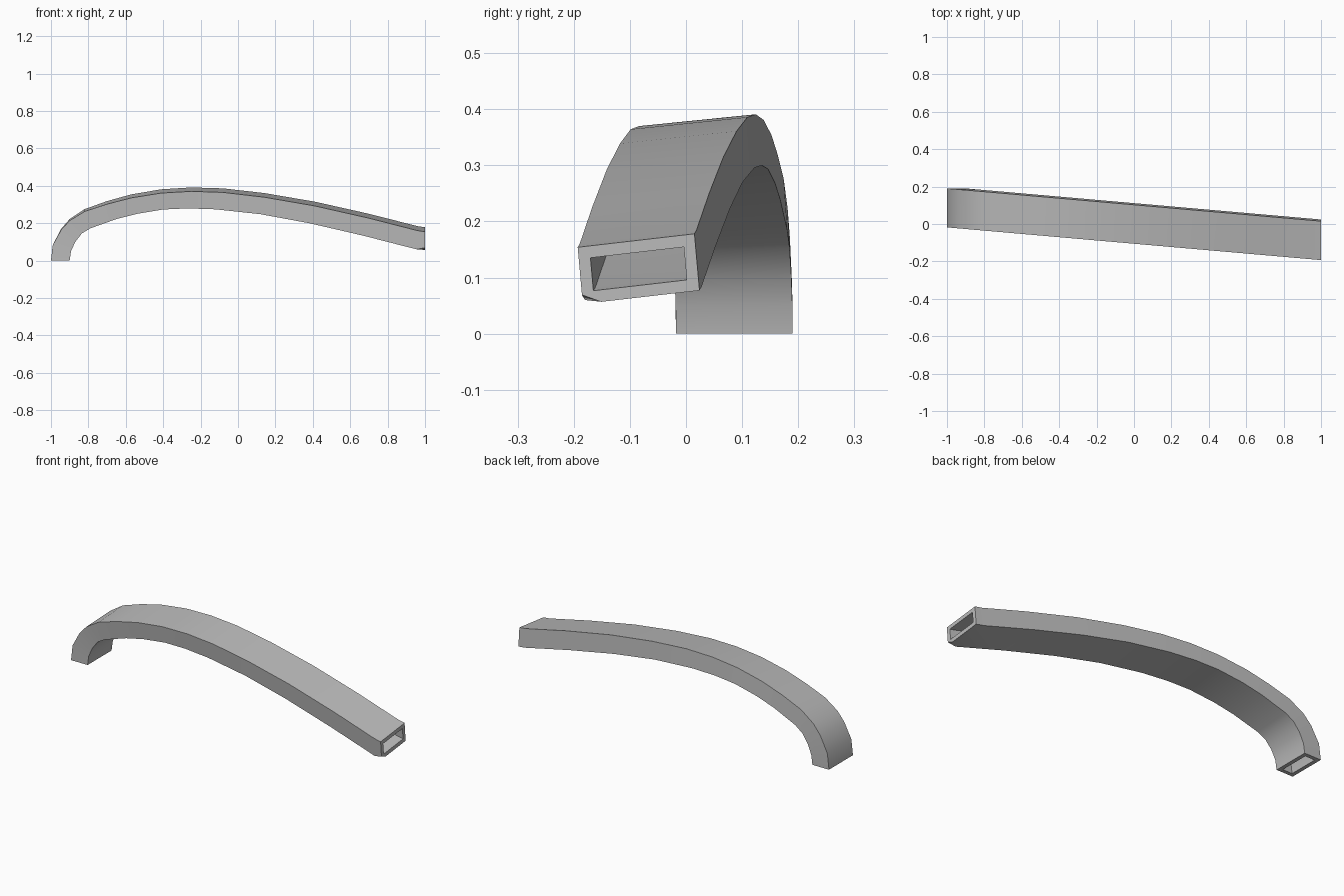
import bpy, bmesh, math
from mathutils import Vector

cube = bpy.data.objects.get("Cube")
if cube:
    bpy.data.objects.remove(cube, do_unlink=True)

# Stations along the arch: outer x, z and inner x, z
STATIONS = [
    (-1.0, 0, -0.9, 0), (-0.99, 0.085, -0.893, 0.05), (-0.945, 0.17, -0.87, 0.1),
    (-0.9, 0.222, -0.835, 0.145), (-0.82, 0.275, -0.79, 0.172),
    (-0.7, 0.318, -0.65, 0.222), (-0.57, 0.354, -0.54, 0.25),
    (-0.41, 0.381, -0.4, 0.273), (-0.25, 0.391, -0.27, 0.279),
    (-0.08, 0.386, -0.12, 0.274), (0.14, 0.361, 0.12, 0.248),
    (0.41, 0.315, 0.38, 0.2), (0.7, 0.25, 0.67, 0.133),
    (0.96, 0.184, 0.955, 0.06), (1.0, 0.178, 1.0, 0.053)]
WIDTH = 0.208


def back_y(x):
    return 0.1025 - 0.0875 * x


def corners(station):
    """Back top, front top, front bottom and back bottom of the section."""
    xt, zt, xb, zb = station
    roll = 0.02 * (1 - math.exp(-5 * (xt + 1))) + 0.002 * (xt + 1)
    yt, yb = back_y(xt), back_y(xb) + 0.009
    return [Vector((xt, yt, zt)), Vector((xt, yt - WIDTH, zt - roll)),
            Vector((xb, yb - WIDTH, zb)), Vector((xb, yb, zb + roll))]


def inset(c, u, v):
    """Smaller section inside the corners, for the bore."""
    def at(s, t):
        return c[0].lerp(c[1], s).lerp(c[3].lerp(c[2], s), t)
    return [at(u, v), at(1 - u, v), at(1 - u, 1 - v), at(u, 1 - v)]


def bridge(bm, a, b):
    n = len(a)
    for i in range(n):
        j = (i + 1) % n
        bm.faces.new((a[i], a[j], b[j], b[i]))


bm = bmesh.new()
outer, inner = [], []
for i, station in enumerate(STATIONS):
    c = corners(station)
    # The front lower corner is clipped only at the far end
    clip = 0.16 if i == len(STATIONS) - 1 else 0
    ring = [c[0], c[1], c[2].lerp(c[1], clip), c[2].lerp(c[3], clip), c[3]]
    hole = inset(c, 0.1, 0.21)
    hole.insert(2, hole[2])
    outer.append([bm.verts.new(p) for p in ring])
    inner.append([bm.verts.new(p) for p in hole])

# Outer skin, bore and the two open rims
for rings in (outer, inner):
    for a, b in zip(rings, rings[1:]):
        bridge(bm, a, b)
for end in (0, -1):
    bridge(bm, outer[end], inner[end])
bmesh.ops.remove_doubles(bm, verts=bm.verts, dist=0.0001)
bmesh.ops.recalc_face_normals(bm, faces=bm.faces)

mesh = bpy.data.meshes.new("arched_tube")
bm.to_mesh(mesh)
bm.free()
tube = bpy.data.objects.new("arched_tube", mesh)
bpy.context.collection.objects.link(tube)

# Plain grey finish
grey = bpy.data.materials.new("light_grey")
grey.use_nodes = True
color = (0.5, 0.5, 0.5, 1)
grey.diffuse_color = color
grey.node_tree.nodes["Principled BSDF"].inputs["Base Color"].default_value = color
mesh.materials.append(grey)

# Smooth along the sweep, crisp at the long edges
bpy.ops.object.select_all(action='DESELECT')
tube.select_set(True)
bpy.context.view_layer.objects.active = tube
bpy.ops.object.shade_smooth_by_angle(angle=math.radians(35))
